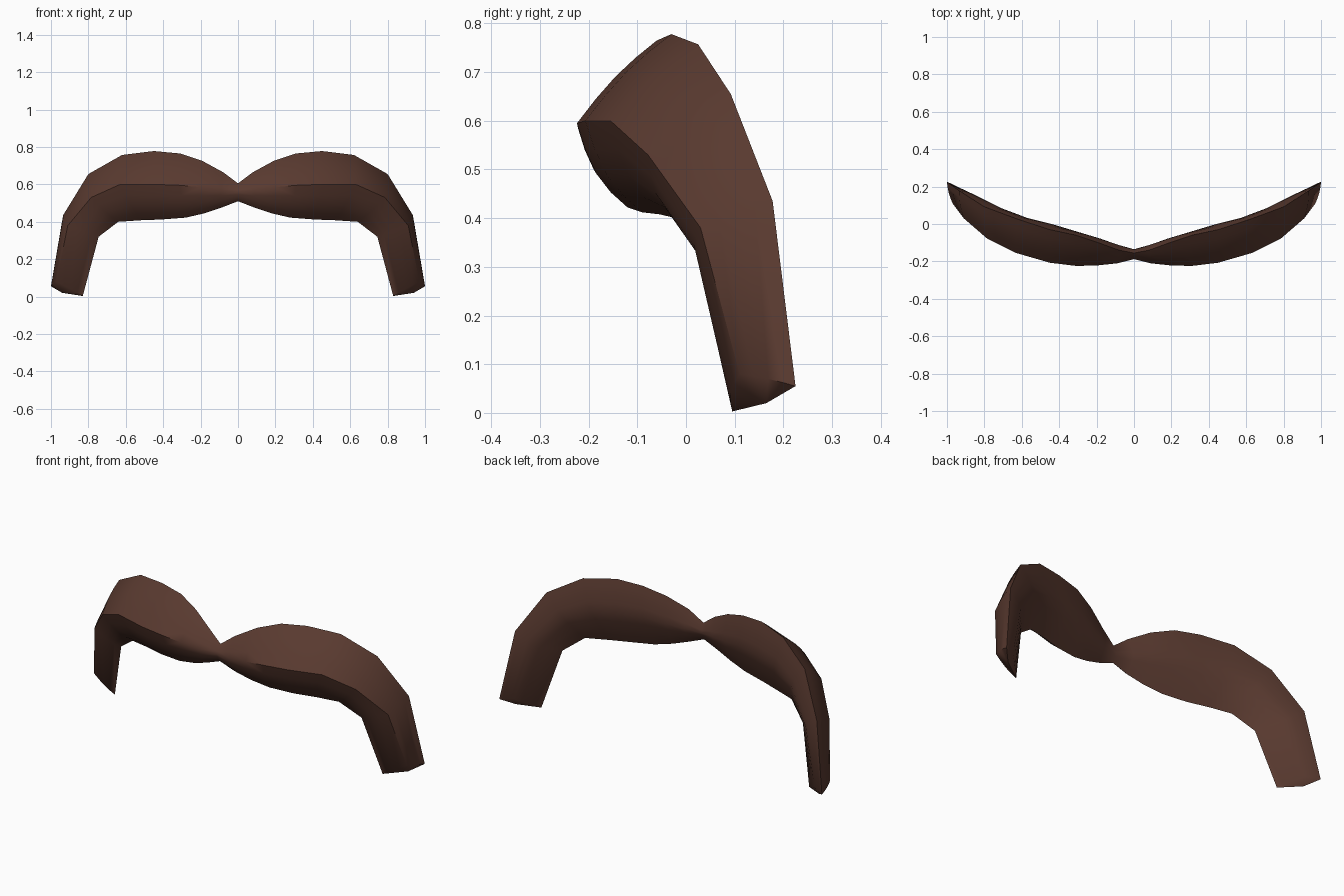
import bpy, bmesh, math
from mathutils import Vector as V

if "Cube" in bpy.data.objects:
    bpy.data.objects.remove(bpy.data.objects["Cube"])

# Stations from the middle to the tip: top edge, front ridge, bottom edge, back
stations = [
    ((0, -.155, .605), (0, -.188, .56), (0, -.16, .51), (0, -.135, .555)),
    ((.08, -.14, .665), (.09, -.21, .57), (.09, -.155, .475), (.09, -.11, .565)),
    ((.19, -.10, .725), (.20, -.222, .585), (.18, -.14, .445), (.18, -.078, .58)),
    ((.31, -.06, .765), (.31, -.224, .595), (.28, -.12, .422), (.30, -.042, .60)),
    ((.45, -.03, .778), (.45, -.207, .60), (.41, -.09, .412), (.43, -.003, .60)),
    ((.62, .025, .757), (.63, -.155, .60), (.52, -.055, .408), (.57, .032, .59)),
    ((.80, .092, .655), (.785, -.078, .53), (.64, -.02, .40), (.71, .085, .54)),
    ((.935, .178, .435), (.91, .03, .38), (.745, .03, .32), (.85, .155, .37)),
    ((1.0, .225, .055), (.97, .11, .08), (.83, .095, .003), (.93, .19, .06)),
]
BULGE = (.12, .2, .08, .08)   # roundness of each quarter of the section
STEPS = 4


def section(points):
    pts = [V(p) for p in points]
    centre = sum(pts, V()) / 4
    ring = []
    for i, a in enumerate(pts):
        b = pts[(i + 1) % 4]
        out = (a + b) / 2 - centre
        for s in range(STEPS):
            t = s / STEPS
            ring.append(a.lerp(b, t) + out * BULGE[i] * math.sin(math.pi * t))
    return ring


# Skin one half through the sections
bm = bmesh.new()
rings = [[bm.verts.new(p) for p in section(s)] for s in stations]
n = len(rings[0])
for r0, r1 in zip(rings, rings[1:]):
    for i in range(n):
        j = (i + 1) % n
        bm.faces.new((r0[i], r0[j], r1[j], r1[i]))

# Wedge-shaped tip
tip = bm.verts.new((.94, .165, .02))
for i in range(n):
    bm.faces.new((rings[-1][i], rings[-1][(i + 1) % n], tip))
bmesh.ops.recalc_face_normals(bm, faces=bm.faces)
if bm.faces[0].normal.y > 0:   # make sure the skin faces outward
    f = max(bm.faces, key=lambda f: -f.calc_center_median().y)
    if f.normal.y > 0:
        bmesh.ops.reverse_faces(bm, faces=bm.faces)

mesh = bpy.data.meshes.new("moustache")
bm.to_mesh(mesh)
bm.free()
moustache = bpy.data.objects.new("moustache", mesh)
bpy.context.collection.objects.link(moustache)

# Other half
mirror = moustache.modifiers.new("mirror", 'MIRROR')
mirror.use_clip = True

mat = bpy.data.materials.new("brown_hair")
mat.diffuse_color = (.1, .042, .029, 1)
mat.use_nodes = True
mat.node_tree.nodes["Principled BSDF"].inputs["Base Color"].default_value = mat.diffuse_color
mesh.materials.append(mat)

bpy.context.view_layer.objects.active = moustache
moustache.select_set(True)
bpy.ops.object.shade_smooth_by_angle(angle=math.radians(50))
